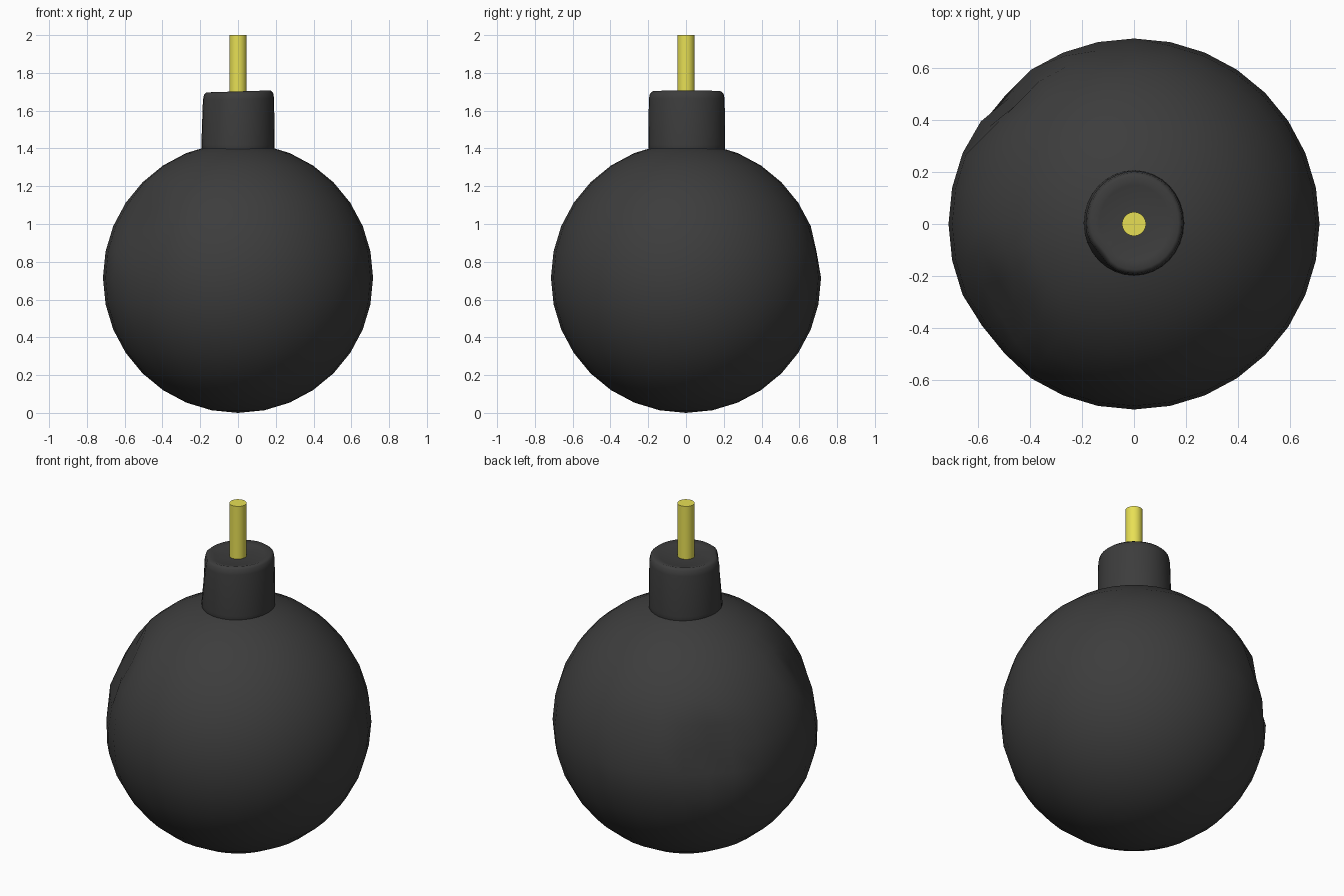
import bpy, bmesh, math
from mathutils import Vector

cube = bpy.data.objects.get("Cube")
if cube:
    bpy.data.objects.remove(cube)


def material(name, colour):
    m = bpy.data.materials.new(name)
    m.use_nodes = True
    m.diffuse_color = (*colour, 1)
    bsdf = m.node_tree.nodes["Principled BSDF"]
    bsdf.inputs["Base Color"].default_value = (*colour, 1)
    bsdf.inputs["Roughness"].default_value = 0.7
    return m


def add_object(name, bm, mat, smooth_angle):
    bmesh.ops.recalc_face_normals(bm, faces=bm.faces)
    mesh = bpy.data.meshes.new(name)
    bm.to_mesh(mesh)
    bm.free()
    mesh.materials.append(mat)
    obj = bpy.data.objects.new(name, mesh)
    bpy.context.collection.objects.link(obj)
    bpy.ops.object.select_all(action="DESELECT")
    obj.select_set(True)
    bpy.context.view_layer.objects.active = obj
    bpy.ops.object.shade_smooth_by_angle(angle=math.radians(smooth_angle))
    return obj


def lathe(profile, sides):
    """Closed solid of revolution from (radius, height) pairs."""
    bm = bmesh.new()
    rings = []
    for r, z in profile:
        rings.append([bm.verts.new((r * math.cos(math.tau * i / sides),
                                    r * math.sin(math.tau * i / sides), z))
                      for i in range(sides)])
    for low, high in zip(rings, rings[1:]):
        for i in range(sides):
            j = (i + 1) % sides
            bm.faces.new((low[i], low[j], high[j], high[i]))
    bm.faces.new(rings[0])
    bm.faces.new(rings[-1])
    return bm


iron = material("black iron", (0.046, 0.046, 0.046))
cord = material("yellow cord", (0.80, 0.74, 0.09))

# Round body with a few shallow dents on its right-hand side
R = 0.715
dents = [  # direction, reach, depth
    ((-0.70, 0.68, 0.17), 0.26, 0.055),
    ((-0.76, -0.45, 0.47), 0.32, 0.045),
    ((-0.76, -0.62, 0.12), 0.20, 0.025),
    ((-0.15, 0.96, 0.22), 0.22, 0.02),
]
bm = bmesh.new()
bmesh.ops.create_uvsphere(bm, u_segments=32, v_segments=16, radius=R)
for v in bm.verts:
    n = v.co.normalized()
    sink = 0
    for direction, reach, depth in dents:
        d = (n - Vector(direction).normalized()).length
        if d < reach:
            sink = max(sink, depth * (1 - (d / reach) ** 2))
    v.co = n * (R - sink) + Vector((0, 0, R))
add_object("body", bm, iron, 60)

# Neck with a soft, uneven rim and a slightly sunken top
bm = lathe([(0.192, 1.33), (0.194, 1.42), (0.191, 1.66), (0.186, 1.69),
            (0.172, 1.702), (0.14, 1.692), (0.05, 1.688)], 32)
for v in bm.verts:
    angle = math.atan2(v.co.y, v.co.x)
    top = max(0, (v.co.z - 1.42) / 0.28)
    v.co.y = v.co.y * 1.05 + 0.004
    if v.co.z > 1.6:
        v.co.z += 0.03 * v.co.x
    # Chipped corner at the front right of the rim
    notch = max(0, 1 - abs(angle + 2.45) / 0.4)
    v.co.x *= 1 - 0.10 * notch * top
    v.co.y *= 1 - 0.10 * notch * top
    if v.co.x < 0:
        v.co.x += 0.006 * top
add_object("neck", bm, iron, 100)

# Fuse
add_object("fuse", lathe([(0.046, 1.6), (0.046, 2.0)], 32), cord, 40)
